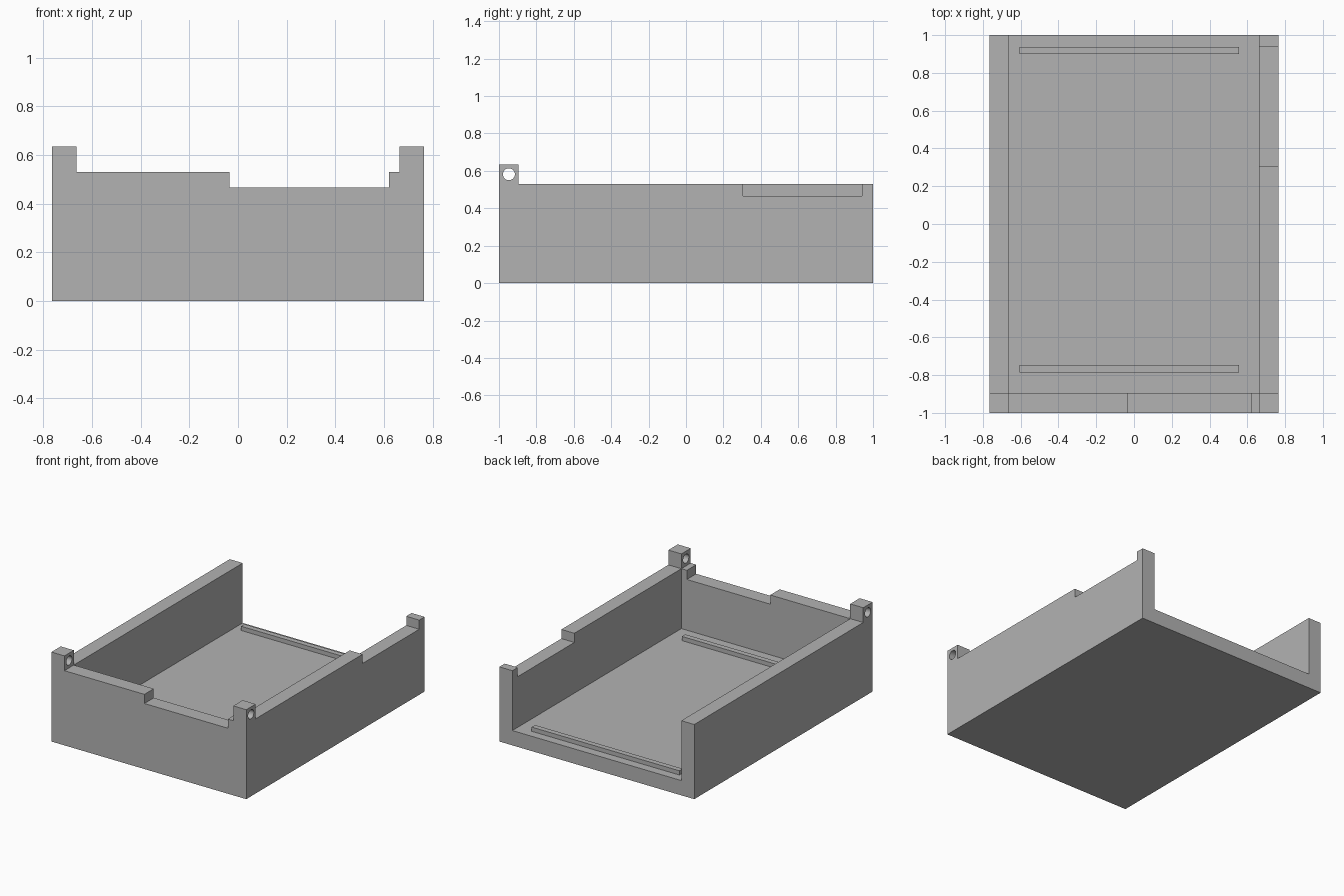
import bpy
import math

cube = bpy.data.objects.get("Cube")
if cube:
    bpy.data.objects.remove(cube, do_unlink=True)

# Overall dimensions
HALF_X, INNER_X = 0.765, 0.663
FRONT_INNER_Y = -0.895
FLOOR, RIM, NOTCH, LUG = 0.105, 0.53, 0.465, 0.635

grey = bpy.data.materials.new("plain grey")
grey.use_nodes = True
colour = (0.45, 0.45, 0.45, 1)
grey.diffuse_color = colour
grey.node_tree.nodes["Principled BSDF"].inputs["Base Color"].default_value = colour


def box(name, x, y, z):
    """Box spanning the given (low, high) ranges."""
    spans = (x, y, z)
    bpy.ops.mesh.primitive_cube_add(size=1, location=[sum(s) / 2 for s in spans])
    ob = bpy.context.object
    ob.name = name
    ob.scale = [s[1] - s[0] for s in spans]
    bpy.ops.object.transform_apply(location=True, rotation=True, scale=True)
    ob.data.materials.append(grey)
    return ob


def cut(target, cutter):
    """Subtract the cutter from the target, then discard it."""
    mod = target.modifiers.new("cut", "BOOLEAN")
    mod.operation = "DIFFERENCE"
    mod.solver = "EXACT"
    mod.object = cutter
    bpy.context.view_layer.objects.active = target
    bpy.ops.object.modifier_apply(modifier=mod.name)
    bpy.data.objects.remove(cutter, do_unlink=True)


# Solid block carved into an open-backed tray
tray = box("tray", (-HALF_X, HALF_X), (-1, 1), (0, LUG))

# Lower the side walls behind the corner lugs, then the front wall between them
cut(tray, box("side_trim", (-1, 1), (FRONT_INNER_Y, 1.2), (RIM, 1)))
cut(tray, box("front_trim", (-INNER_X, INNER_X), (-1.2, -0.8), (RIM, 1)))

# Interior, open at the back
cut(tray, box("cavity", (-INNER_X, INNER_X), (FRONT_INNER_Y, 1.2), (FLOOR, 1)))

# Shallow notches in the front wall and left wall
cut(tray, box("front_notch", (-0.035, 0.62), (-1.2, -0.8), (NOTCH, 1)))
cut(tray, box("side_notch", (0.6, 1), (0.305, 0.94), (NOTCH, 1)))

# Hinge hole through both corner lugs
bpy.ops.mesh.primitive_cylinder_add(vertices=32, radius=0.032, depth=2,
                                    location=(0, -0.947, 0.582),
                                    rotation=(0, math.pi / 2, 0))
cut(tray, bpy.context.object)

# Raised rails across the floor
for name, y in (("front_rail", -0.766), ("back_rail", 0.919)):
    box(name, (-0.605, 0.555), (y - 0.019, y + 0.019), (FLOOR - 0.01, FLOOR + 0.03))

# Crisp edges with a smooth hole
bpy.ops.object.select_all(action="DESELECT")
tray.select_set(True)
bpy.context.view_layer.objects.active = tray
bpy.ops.object.shade_smooth_by_angle(angle=math.radians(30))
